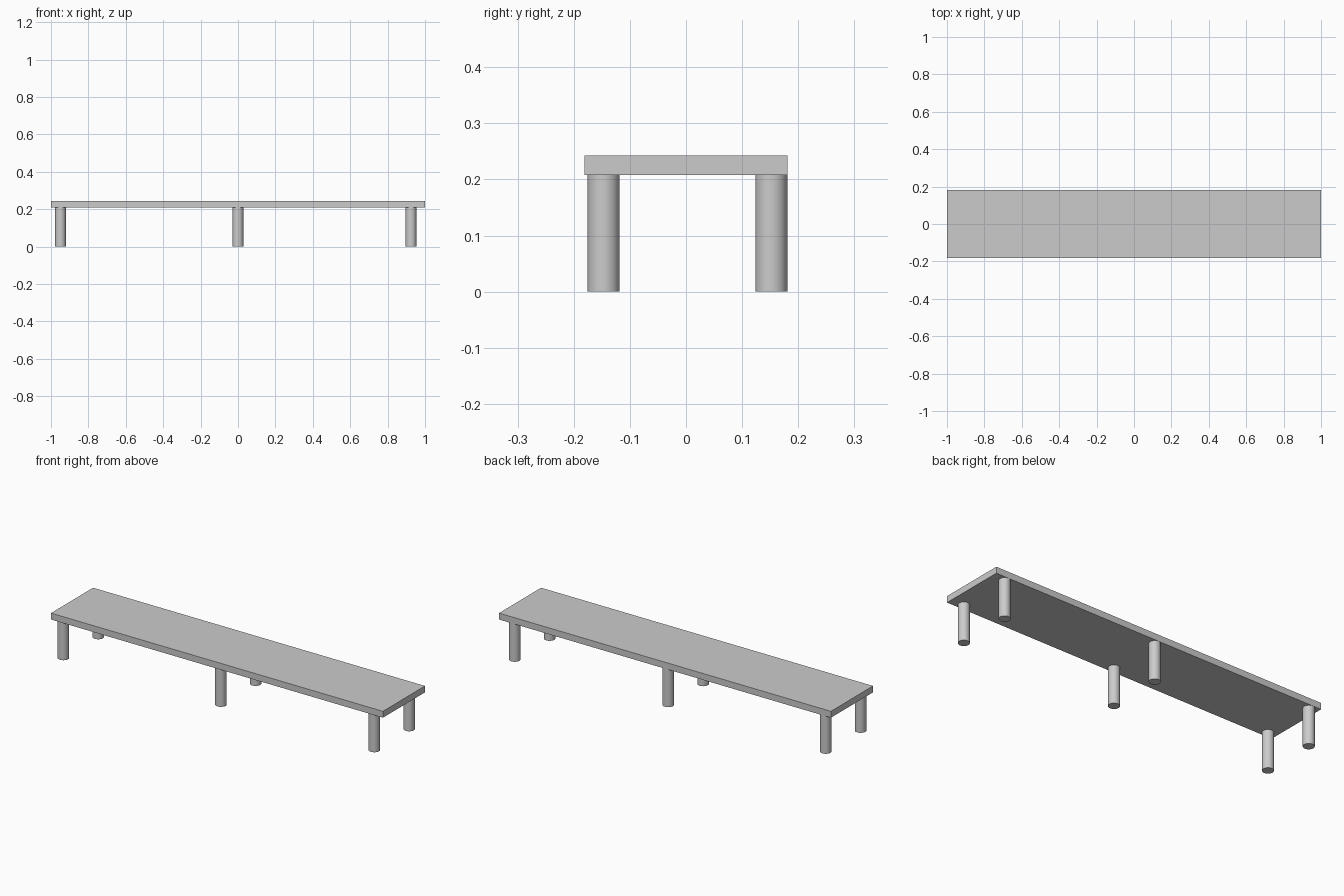
import bpy
import math

if "Cube" in bpy.data.objects:
    bpy.data.objects.remove(bpy.data.objects["Cube"])

# One plain grey for the whole bench
grey = bpy.data.materials.new("light_grey")
grey.diffuse_color = (0.6, 0.6, 0.6, 1.0)
grey.use_nodes = True
grey.node_tree.nodes["Principled BSDF"].inputs["Base Color"].default_value = grey.diffuse_color

TOP_Z, UNDER_Z = 0.243, 0.208
LEG_RADIUS = 0.0285

# Flat rectangular top
bpy.ops.mesh.primitive_cube_add(size=1, location=(0, 0, (TOP_Z + UNDER_Z) / 2))
top = bpy.context.object
top.name = "bench_top"
top.scale = (2.0, 0.362, TOP_Z - UNDER_Z)
bpy.ops.object.transform_apply(location=False, rotation=False, scale=True)
top.data.materials.append(grey)


def add_leg(name, x, y):
    bpy.ops.mesh.primitive_cylinder_add(
        vertices=48, radius=LEG_RADIUS, depth=UNDER_Z, location=(x, y, UNDER_Z / 2))
    leg = bpy.context.object
    leg.name = name
    leg.data.materials.append(grey)
    bpy.ops.object.shade_smooth_by_angle(angle=math.radians(30))


# Three pairs of round legs
for side, x in (("left", -0.949), ("middle", 0.0), ("right", 0.925)):
    for row, y in (("front", -0.147), ("back", 0.152)):
        add_leg(f"{row}_{side}_leg", x, y)
